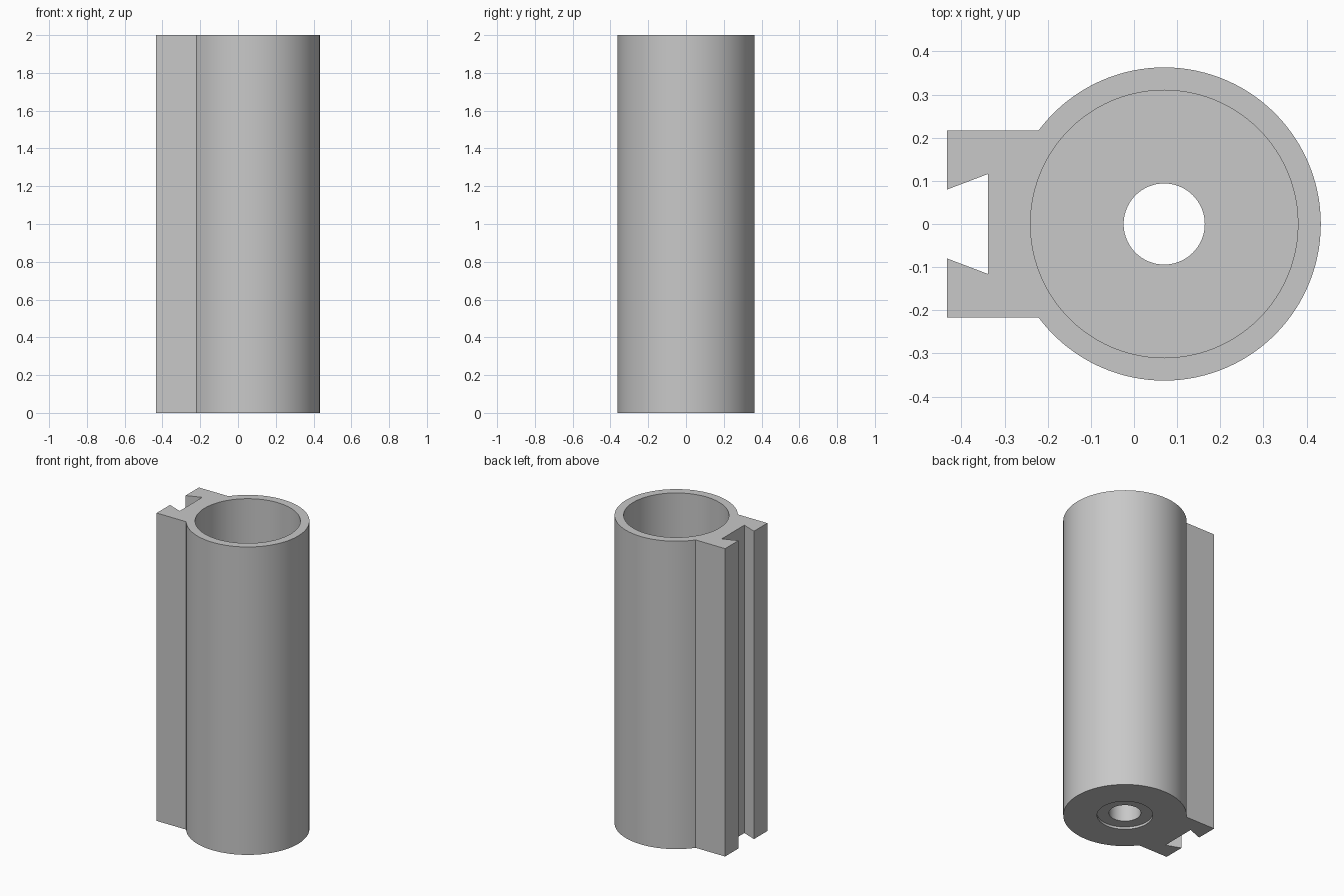
import bpy, bmesh, math

if "Cube" in bpy.data.objects:
    bpy.data.objects.remove(bpy.data.objects["Cube"], do_unlink=True)

HEIGHT = 2.0
AXIS_X = 0.07        # tube axis, offset from the rail
OUTER, BORE, HOLE, RECESS = 0.363, 0.31, 0.094, 0.164
FLOOR = 0.15         # thickness of the tube floor
RECESS_DEPTH = 0.015
RAIL_HALF = 0.217

grey = bpy.data.materials.new("light grey")
grey.use_nodes = True
colour = (0.58, 0.58, 0.58, 1)
grey.diffuse_color = colour
grey.node_tree.nodes["Principled BSDF"].inputs["Base Color"].default_value = colour


def prism(name, outline, z0, z1):
    """Extrude a counter-clockwise outline from z0 to z1."""
    bm = bmesh.new()
    base = bm.faces.new([bm.verts.new((x, y, z0)) for x, y in outline])
    top = bmesh.ops.extrude_face_region(bm, geom=[base], use_keep_orig=True)["geom"]
    moved = [v for v in top if isinstance(v, bmesh.types.BMVert)]
    bmesh.ops.translate(bm, verts=moved, vec=(0, 0, z1 - z0))
    bmesh.ops.recalc_face_normals(bm, faces=bm.faces)
    mesh = bpy.data.meshes.new(name)
    bm.to_mesh(mesh)
    bm.free()
    mesh.materials.append(grey)
    obj = bpy.data.objects.new(name, mesh)
    bpy.context.collection.objects.link(obj)
    return obj


def arc(radius, start, end, steps):
    return [(AXIS_X + radius * math.cos(start + (end - start) * i / steps),
             radius * math.sin(start + (end - start) * i / steps))
            for i in range(steps + 1)]


def cylinder(name, radius, z0, z1, sides=96):
    return prism(name, arc(radius, 0, math.tau, sides)[:-1], z0, z1)


# Tube with dovetail-grooved rail, as one outline
join = math.pi - math.asin(RAIL_HALF / OUTER)
upper = [(-0.433, RAIL_HALF), (-0.433, 0.08), (-0.338, 0.116)]
lower = [(x, -y) for x, y in reversed(upper)]
body = prism("tube_with_rail", arc(OUTER, -join, join, 96) + upper + lower, 0, HEIGHT)

# Main bore, floor hole and shallow recess underneath
cutters = [
    cylinder("bore_cutter", BORE, FLOOR, HEIGHT + 0.1),
    cylinder("hole_cutter", HOLE, -0.1, FLOOR + 0.1),
    cylinder("recess_cutter", RECESS, -0.1, RECESS_DEPTH),
]
for cutter in cutters:
    cutter.hide_render = True
    mod = body.modifiers.new(cutter.name, "BOOLEAN")
    mod.operation = "DIFFERENCE"
    mod.solver = "EXACT"
    mod.object = cutter

# Bake the cuts and drop the cutters
bpy.context.view_layer.update()
graph = bpy.context.evaluated_depsgraph_get()
result = bpy.data.meshes.new_from_object(body.evaluated_get(graph))
body.modifiers.clear()
body.data = result
for cutter in cutters:
    bpy.data.objects.remove(cutter, do_unlink=True)

# Smooth round walls, keep sharp edges
bpy.ops.object.select_all(action="DESELECT")
body.select_set(True)
bpy.context.view_layer.objects.active = body
bpy.ops.object.shade_smooth_by_angle(angle=math.radians(30))
